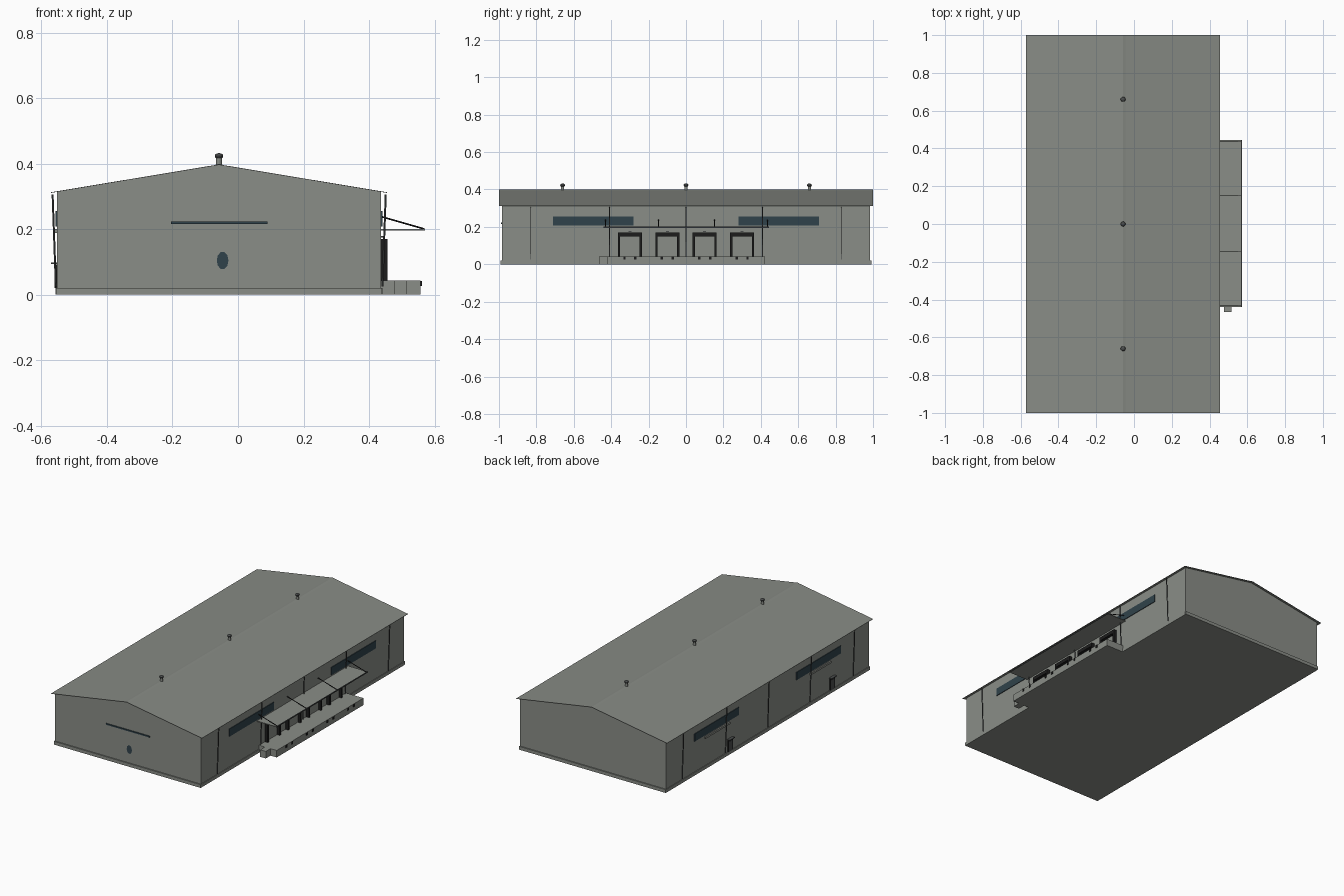
import bpy, bmesh, math
from mathutils import Vector

if "Cube" in bpy.data.objects:
    bpy.data.objects.remove(bpy.data.objects["Cube"])


def material(name, r, g, b):
    m = bpy.data.materials.new(name)
    m.diffuse_color = (r, g, b, 1)
    m.use_nodes = True
    m.node_tree.nodes["Principled BSDF"].inputs["Base Color"].default_value = m.diffuse_color
    return m


WALL = material("wall grey", 0.255, 0.27, 0.245)
ROOF = material("roof grey", 0.245, 0.26, 0.235)
GLASS = material("dark blue glass", 0.03, 0.055, 0.07)
BLACK = material("rubber black", 0.012, 0.012, 0.012)
TRIM = material("trim grey", 0.07, 0.075, 0.075)

CX = -0.058                 # centre line of the hall
XL, XR = -0.553, 0.437      # long wall planes
YW = 0.985                  # gable wall distance


def finish(name, bm, mat):
    bmesh.ops.recalc_face_normals(bm, faces=bm.faces)
    me = bpy.data.meshes.new(name)
    bm.to_mesh(me)
    bm.free()
    me.materials.append(mat)
    ob = bpy.data.objects.new(name, me)
    bpy.context.collection.objects.link(ob)
    return ob


def box(name, x, y, z, mat):
    bm = bmesh.new()
    bmesh.ops.create_cube(bm, size=1)
    for v in bm.verts:
        for i, (a, b) in enumerate((x, y, z)):
            v.co[i] = (a + b) / 2 + v.co[i] * (b - a)
    return finish(name, bm, mat)


def extrude_y(name, profile, y0, y1, mat):
    """Extrude a closed x/z outline along y."""
    bm = bmesh.new()
    f = bm.faces.new([bm.verts.new((x, y0, z)) for x, z in profile])
    r = bmesh.ops.extrude_face_region(bm, geom=[f])
    for v in r["geom"]:
        if isinstance(v, bmesh.types.BMVert):
            v.co.y = y1
    return finish(name, bm, mat)


def rod(name, a, b, radius, mat, sides=6):
    a, b = Vector(a), Vector(b)
    bm = bmesh.new()
    bmesh.ops.create_cone(bm, cap_ends=True, segments=sides, radius1=radius,
                          radius2=radius, depth=(b - a).length)
    q = (b - a).to_track_quat('Z', 'Y')
    for v in bm.verts:
        v.co = q @ v.co + (a + b) / 2
    return finish(name, bm, mat)


# Hall with gabled ends
extrude_y("hall", [(XL, 0), (XR, 0), (XR, 0.314), (CX, 0.396), (XL, 0.314)],
          -YW, YW, WALL)

# Thin roof sheets and ridge cap
T = 0.002
extrude_y("roof", [(-0.571, 0.3125), (CX, 0.3975), (0.455, 0.3125),
                   (0.455, 0.3125 - T), (CX, 0.3975 - T), (-0.571, 0.3125 - T)],
          -1, 1, ROOF)
extrude_y("ridge_cap", [(CX - 0.014, 0.3955), (CX, 0.399), (CX + 0.014, 0.3955)],
          -1, 1, ROOF)

# Plinth round the foot of the walls
for s in (-1, 1):
    box("plinth_gable", (XL - 0.003, XR + 0.003),
        sorted((s * YW, s * (YW + 0.007))), (0, 0.02), WALL)
box("plinth_left", (XL - 0.004, XL), (-YW, YW), (0, 0.02), WALL)
box("plinth_right", (XR, XR + 0.004), (-YW, YW), (0, 0.02), WALL)

# Ridge ventilators
for y in (-0.66, 0, 0.66):
    rod("vent_stem", (CX, y, 0.39), (CX, y, 0.42), 0.009, WALL, 12)
    bm = bmesh.new()
    bmesh.ops.create_uvsphere(bm, u_segments=12, v_segments=6, radius=0.013)
    for v in bm.verts:
        v.co = Vector((v.co.x + CX, v.co.y + y, v.co.z * 0.7 + 0.423))
    finish("vent_cowl", bm, TRIM)

# Window bands on the long walls
for s in (-1, 1):
    y = sorted((s * 0.28, s * 0.71))
    box("window_right", (XR - 0.002, XR + 0.004), y, (0.208, 0.255), GLASS)
    box("window_left", (XL - 0.004, XL + 0.002), y, (0.208, 0.255), GLASS)

# Front window slit and oval plate
box("front_window", (-0.205, 0.09), (-YW - 0.005, -YW), (0.215, 0.223), GLASS)
bm = bmesh.new()
ring = [bm.verts.new((-0.047 + 0.018 * math.cos(a), -YW - 0.003,
                      0.104 + 0.027 * math.sin(a)))
        for a in (i * math.tau / 10 for i in range(10))]
bm.faces.new(ring)
finish("front_oval", bm, GLASS)

# Downpipes leaning from the eaves to the wall foot
for y in (-0.83, -0.41, 0, 0.41, 0.83):
    rod("downpipe_left", (-0.566, y, 0.305), (-0.556, y, 0.025), 0.003, TRIM)
    rod("downpipe_right", (0.451, y, 0.305), (0.441, y, 0.025), 0.003, TRIM)

# Side doors with small hoods and sill rails on the left wall
for y in (0.365, -0.625):
    box("side_door", (XL - 0.005, XL), (y - 0.022, y + 0.022), (0.02, 0.092), BLACK)
    box("side_door_leaf", (XL - 0.007, XL), (y - 0.015, y + 0.015), (0.02, 0.082), TRIM)
    box("door_hood", (XL - 0.018, XL), (y - 0.025, y + 0.025), (0.094, 0.098), TRIM)
for y in ((0.37, 0.61), (-0.61, -0.41)):
    box("sill_rail", (XL - 0.008, XL), y, (0.188, 0.2), WALL)

# Loading dock with end step
box("dock", (XR, 0.557), (-0.42, 0.422), (0, 0.043), WALL)
box("dock_step", (0.477, 0.515), (-0.466, -0.42), (0, 0.043), WALL)

# Loading doors: black shelter, pale leaf, lamp and bumpers
for y in (-0.3, -0.1, 0.1, 0.3):
    box("shelter_head", (XR, 0.457), (y - 0.064, y + 0.064), (0.148, 0.17), BLACK)
    for s in (-1, 1):
        box("shelter_side", (XR, 0.457),
            sorted((y + s * 0.064, y + s * 0.052)), (0.043, 0.15), BLACK)
        box("bumper", (0.557, 0.561),
            (y + s * 0.029 - 0.006, y + s * 0.029 + 0.006), (0.026, 0.042), BLACK)
    box("loading_door", (XR, XR + 0.003), (y - 0.053, y + 0.053), (0.043, 0.15), WALL)
    box("door_lamp", (XR, XR + 0.008), (y - 0.008, y + 0.008), (0.174, 0.179), TRIM)

# Canopy with front edge and tie rods
box("canopy", (XR, 0.57), (-0.44, 0.445), (0.196, 0.2), WALL)
box("canopy_edge", (0.567, 0.571), (-0.44, 0.445), (0.195, 0.202), TRIM)
for y in (-0.43, -0.147, 0.152, 0.435):
    rod("tie_rod", (XR, y, 0.238), (0.567, y, 0.201), 0.0025, BLACK)
